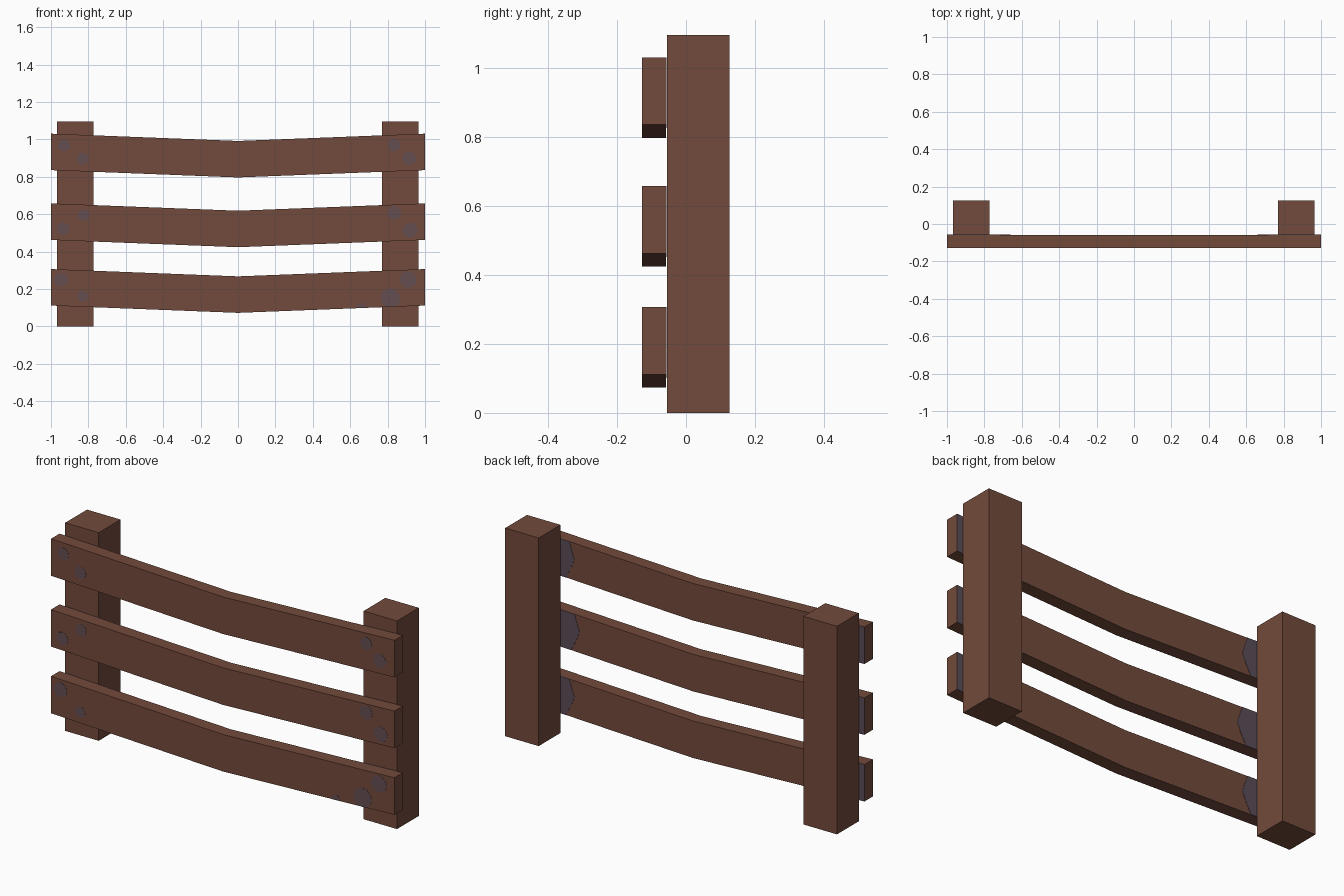
import bpy
import bmesh
import math

if "Cube" in bpy.data.objects:
    bpy.data.objects.remove(bpy.data.objects["Cube"])


def material(name, rgb):
    m = bpy.data.materials.new(name)
    m.diffuse_color = (*rgb, 1)
    m.use_nodes = True
    m.node_tree.nodes["Principled BSDF"].inputs["Base Color"].default_value = m.diffuse_color
    return m


WOOD = material("brown wood", (0.171, 0.069, 0.045))
SPOT = material("grey nail mark", (0.130, 0.076, 0.083))
STAIN = material("bluish stain", (0.105, 0.073, 0.098))


def extrude_xz(name, outlines, y0, y1, mat):
    """Prisms from x-z outlines (anticlockwise seen from the front)."""
    bm = bmesh.new()
    for pts in outlines:
        a = [bm.verts.new((x, y0, z)) for x, z in pts]
        b = [bm.verts.new((x, y1, z)) for x, z in pts]
        bm.faces.new(a)
        bm.faces.new(b[::-1])
        for i in range(len(pts)):
            j = (i + 1) % len(pts)
            bm.faces.new((a[i], b[i], b[j], a[j]))
    bmesh.ops.recalc_face_normals(bm, faces=bm.faces)
    me = bpy.data.meshes.new(name)
    bm.to_mesh(me)
    bm.free()
    me.materials.append(mat)
    ob = bpy.data.objects.new(name, me)
    bpy.context.collection.objects.link(ob)


SAG, HEIGHT = 0.039, 0.195
FRONT, BACK = -0.127, -0.058


def bottom(z, x):
    # Lower edge of a plank whose middle sags
    return z - SAG * (1 - abs(x))


# Posts
for side, x0, x1 in (("left", -0.968, -0.773), ("right", 0.77, 0.965)):
    extrude_xz(side + "_post", [[(x0, 0), (x1, 0), (x1, 1.096), (x0, 1.096)]],
               -0.055, 0.126, WOOD)

# Planks: base height, stain widths, nail marks (x, z, radius)
planks = {
    "top": (0.836, 0.69, [(-0.93, 0.97, 0.033), (-0.83, 0.897, 0.033),
                          (0.835, 0.97, 0.034), (0.915, 0.90, 0.037)]),
    "middle": (0.463, 0.66, [(-0.935, 0.522, 0.034), (-0.825, 0.596, 0.031),
                             (0.835, 0.607, 0.037), (0.92, 0.515, 0.040)]),
    "bottom": (0.112, 0.69, [(-0.945, 0.25, 0.038), (-0.83, 0.163, 0.030),
                             (0.91, 0.25, 0.045), (0.815, 0.152, 0.053),
                             (0.66, 0.10, 0.026)]),
}
for name, (z, inner, marks) in planks.items():
    low = [(x, bottom(z, x)) for x in (-1, 0, 1)]
    high = [(x, b + HEIGHT) for x, b in reversed(low)]
    extrude_xz(name + "_plank", [low + high], FRONT, BACK, WOOD)

    # Nail marks, clipped at the plank's lower edge
    discs = []
    for cx, cz, r in marks:
        pts = []
        for i in range(12):
            a = math.tau * i / 12
            x = cx + r * math.cos(a)
            pts.append((x, max(cz + r * math.sin(a), bottom(z, x))))
        discs.append(pts)
    extrude_xz(name + "_nail_marks", discs, FRONT - 0.001, FRONT + 0.001, SPOT)

    # Stains on the back of the plank around each post
    stains = []
    for s in (-1, 1):
        edge = [(inner + 0.05, 0), (inner + 0.02, 0.3), (inner, 0.55),
                (inner + 0.02, 0.85), (inner + 0.03, 1), (1, 1), (1, 0)]
        stains.append([(s * x, bottom(z, x) + t * HEIGHT) for x, t in edge])
    extrude_xz(name + "_back_stains", stains, BACK - 0.001, BACK + 0.0015, STAIN)
